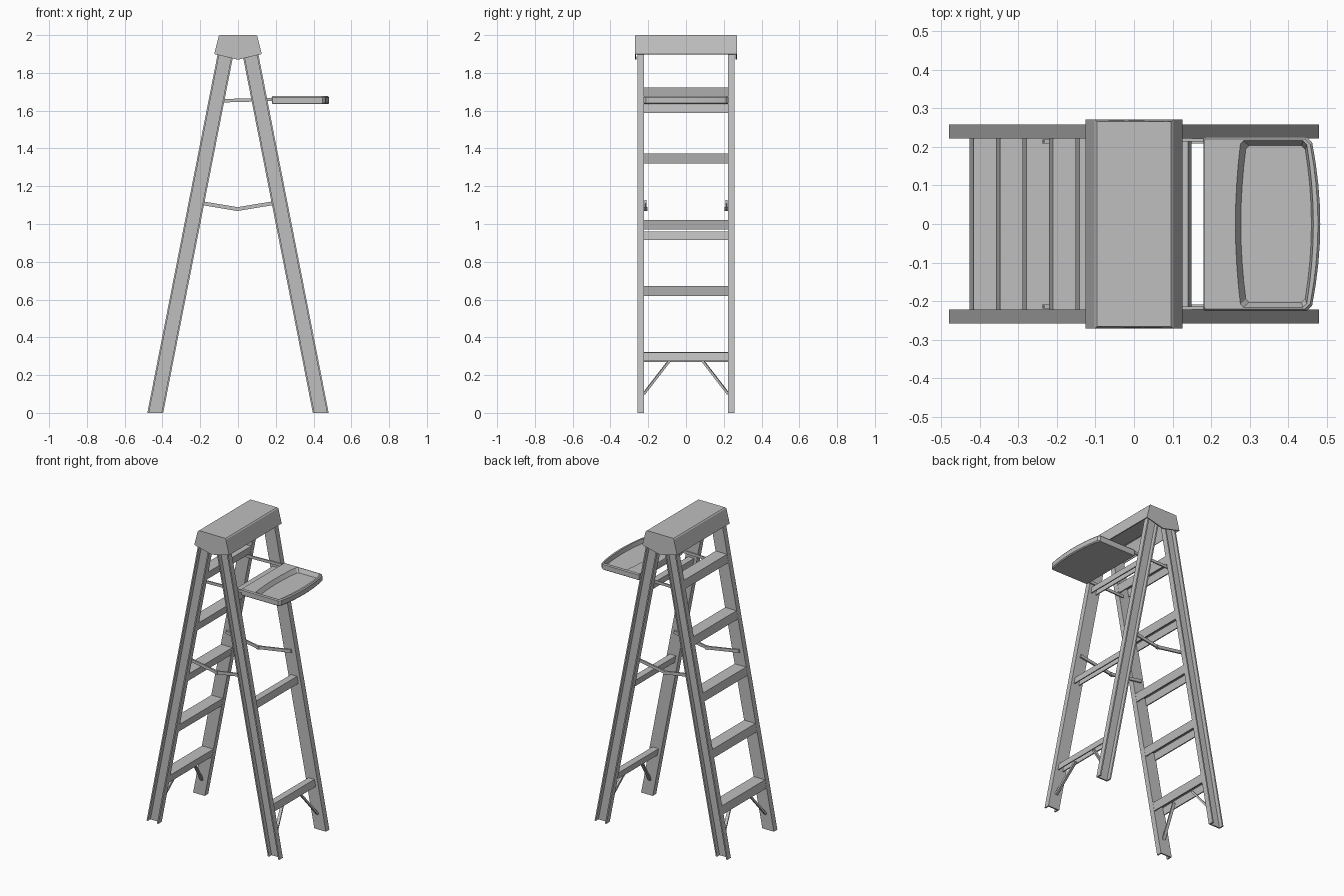
import bpy, bmesh
from mathutils import Vector, Matrix

if "Cube" in bpy.data.objects:
    bpy.data.objects.remove(bpy.data.objects["Cube"])

grey = bpy.data.materials.new("aluminium grey")
grey.diffuse_color = (0.52, 0.52, 0.52, 1)
grey.use_nodes = True
grey.node_tree.nodes["Principled BSDF"].inputs["Base Color"].default_value = grey.diffuse_color

SLOPE = 0.196      # lean of both rail pairs
FOOT = 0.48        # outer rail edge at the floor
RAIL_W = 0.084     # rail depth along x


def finish(name, bm):
    bmesh.ops.recalc_face_normals(bm, faces=bm.faces)
    me = bpy.data.meshes.new(name)
    bm.to_mesh(me)
    bm.free()
    me.materials.append(grey)
    ob = bpy.data.objects.new(name, me)
    bpy.context.collection.objects.link(ob)
    return ob


def loft(name, rings):
    """Closed solid through rings of equal point count."""
    bm = bmesh.new()
    rows = [[bm.verts.new(p) for p in r] for r in rings]
    n = len(rows[0])
    for a, b in zip(rows, rows[1:]):
        for i in range(n):
            j = (i + 1) % n
            bm.faces.new((a[i], a[j], b[j], b[i]))
    bm.faces.new(rows[0])
    bm.faces.new(rows[-1])
    return finish(name, bm)


def beam(name, p, q, across, tall):
    """Flat bar between two points."""
    p, q = Vector(p), Vector(q)
    d = q - p
    m = (Matrix.Translation((p + q) / 2) @ d.to_track_quat('X', 'Z').to_matrix().to_4x4()
         @ Matrix.Diagonal((d.length, across, tall, 1)))
    bm = bmesh.new()
    bmesh.ops.create_cube(bm, size=1, matrix=m)
    return finish(name, bm)


def channel(a0, a1, b0, b1, t):
    """C section: web at b0, flanges reaching to b1."""
    s = t if b1 > b0 else -t
    return [(a0, b0), (a1, b0), (a1, b1), (a1 - t, b1), (a1 - t, b0 + s),
            (a0 + t, b0 + s), (a0 + t, b1), (a0, b1)]


def edge_x(z):
    return FOOT - SLOPE * z


def cross_bar(name, side, top, height, u0, u1):
    """Downward-open channel between two rails, sheared to follow their lean."""
    sec = channel(u0, u1, top, top - height, 0.007)
    loft(name, [[(side * (edge_x(z) - u), y, z) for u, z in sec] for y in (-0.224, 0.224)])


# Rails: channels open outwards, and diagonal foot braces
for side, label in ((-1, "step"), (1, "rear")):
    for sy in (-1, 1):
        sec = channel(0, RAIL_W, 0.222, 0.258, 0.009)
        loft(label + "_rail", [[(side * (edge_x(z) - u), sy * v, z) for u, v in sec]
                               for z in (0, 1.96)])
        mid = RAIL_W / 2
        beam(label + "_brace", (side * (edge_x(0.10) - mid), sy * 0.224, 0.10),
             (side * (edge_x(0.28) - mid), sy * 0.085, 0.28), 0.018, 0.012)

# Five treads on one side, three narrow bars on the other
for i in range(5):
    cross_bar("tread", -1, 0.322 + 0.35 * i, 0.052, 0.001, RAIL_W - 0.001)
for top in (0.32, 0.96, 1.632):
    cross_bar("rear_bar", 1, top, 0.045, 0.02, 0.064)

# Folding spreaders and tray arms
for sy in (-1, 1):
    y = sy * 0.214
    for sx in (-1, 1):
        beam("spreader", (sx * 0.235, y, 1.118), (-0.004, y, 1.079), 0.01, 0.02)
    beam("spreader_hinge", (-0.004, y - 0.009, 1.079), (-0.004, y + 0.009, 1.079), 0.02, 0.02)
    beam("tray_arm", (-0.10, sy * 0.218, 1.652), (0.20, sy * 0.218, 1.66), 0.008, 0.018)


# Tray: bowed outline with a sunken basin
def tray_ring(z, xl, bow_l, xr, bow_r, hy, cl, cr, n=8):
    ts = [2 * i / n - 1 for i in range(n + 1)]
    right = [(xr + bow_r * (1 - t * t), t * (hy - cr), z) for t in ts]
    left = [(xl - bow_l * (1 - t * t), -t * (hy - cl), z) for t in ts]
    return (right + [(xr - cr, hy, z), (xl + cl, hy, z)] + left
            + [(xl + cl, -hy, z), (xr - cr, -hy, z)])


loft("tray", [
    tray_ring(1.635, 0.182, 0, 0.458, 0.020, 0.221, 0.003, 0.014),
    tray_ring(1.641, 0.180, 0, 0.462, 0.021, 0.225, 0.003, 0.014),
    tray_ring(1.670, 0.180, 0, 0.462, 0.021, 0.225, 0.003, 0.014),
    tray_ring(1.677, 0.182, 0, 0.457, 0.020, 0.220, 0.003, 0.014),
    tray_ring(1.677, 0.276, 0.013, 0.448, 0.017, 0.216, 0.008, 0.010),
    tray_ring(1.650, 0.290, 0.013, 0.444, 0.016, 0.203, 0.008, 0.010),
])

# Top cap: hollow shell, end plates dip to a shallow point
bm = bmesh.new()
prof = [(-0.126, 1.9), (-0.102, 1.994), (-0.096, 2.0), (0.096, 2.0),
        (0.102, 1.994), (0.126, 1.9), (0, 1.87)]
ends = []
for s in (-1, 1):
    ends.append([bm.verts.new((x, s * (0.266 if z > 1.995 else 0.271), z)) for x, z in prof])
    bm.faces.new(ends[-1])
for i in range(5):
    bm.faces.new((ends[0][i], ends[0][i + 1], ends[1][i + 1], ends[1][i]))
cap = finish("top_cap", bm)
# make sure the open shell faces outwards before thickening inwards
if max(cap.data.polygons, key=lambda p: p.center.z).normal.z < 0:
    cap.data.flip_normals()
shell = cap.modifiers.new("shell", 'SOLIDIFY')
shell.thickness = 0.008
shell.offset = -1
